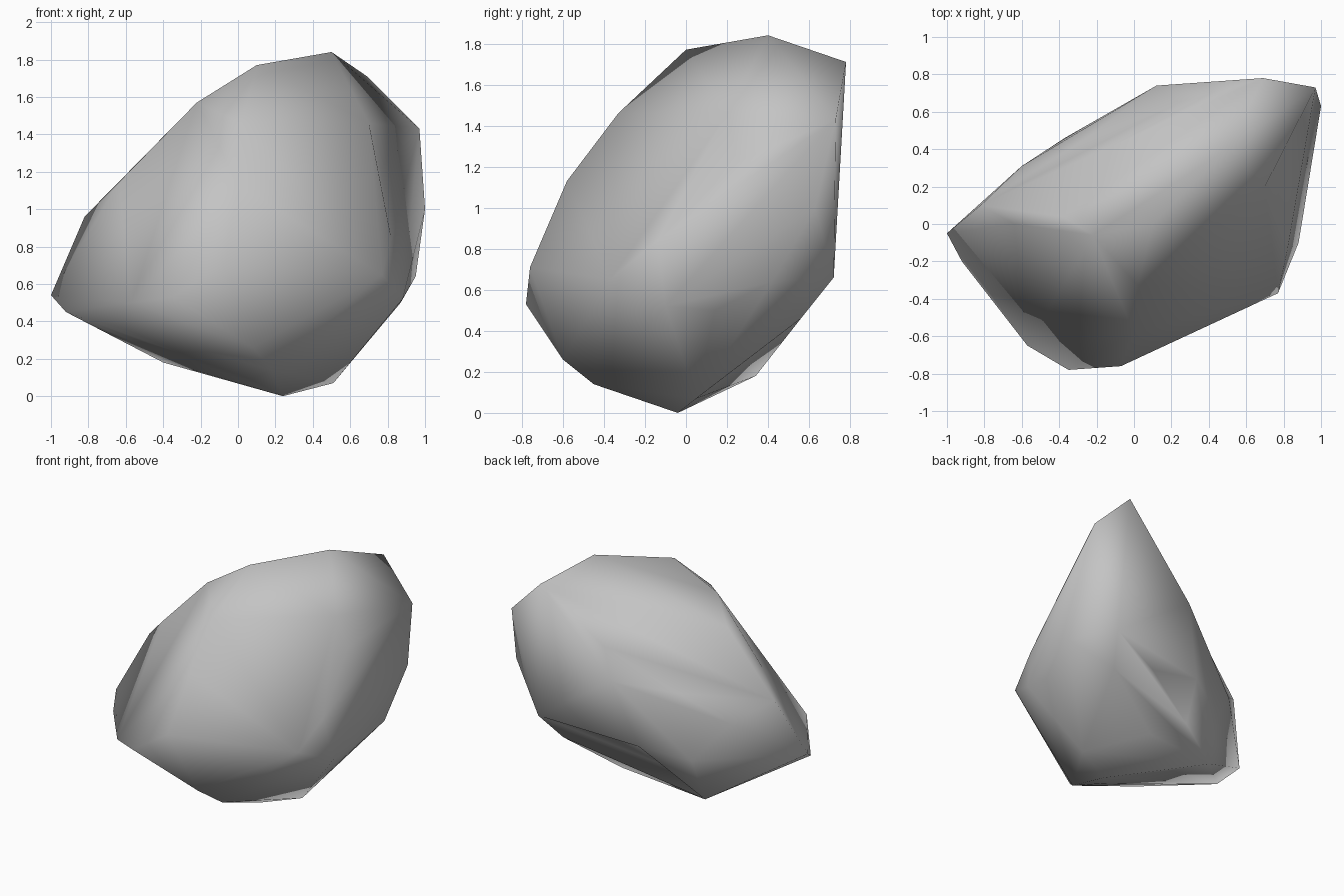
import bpy
import bmesh
from mathutils import Vector
from mathutils.bvhtree import BVHTree

# Remove the default cube only
default_cube = bpy.data.objects.get("Cube")
if default_cube:
    bpy.data.objects.remove(default_cube, do_unlink=True)


def make_material(name, colour):
    material = bpy.data.materials.new(name)
    material.use_nodes = True
    material.diffuse_color = colour
    shader = next(n for n in material.node_tree.nodes if n.type == 'BSDF_PRINCIPLED')
    shader.inputs["Base Color"].default_value = colour
    shader.inputs["Roughness"].default_value = 0.9
    return material


def wrap(corners):
    """Wrap a cloud of corners in one faceted skin."""
    bm = bmesh.new()
    for corner in corners:
        bm.verts.new(corner)
    bmesh.ops.convex_hull(bm, input=bm.verts, use_existing_faces=False)
    # Corners that ended up inside the skin are not needed
    loose = [v for v in bm.verts if not v.link_faces]
    bmesh.ops.delete(bm, geom=loose, context='VERTS')
    bmesh.ops.recalc_face_normals(bm, faces=bm.faces)
    return bm


def boulder_object(name, corners, hollows, material):
    # Find where each hollow meets the outer skin
    skin = wrap(corners)
    tree = BVHTree.FromBMesh(skin)
    skin.free()
    lifted = {}
    for hollow in hollows:
        spot, normal, index, distance = tree.find_nearest(Vector(hollow))
        lifted[(spot + normal * .01).to_tuple(4)] = Vector(hollow)

    # Wrap again with those spots, then press them in
    bm = wrap(corners + list(lifted))
    for vert in bm.verts:
        vert.co = lifted.get(vert.co.to_tuple(4), vert.co)
    bm.normal_update()
    for face in bm.faces:
        face.smooth = True

    mesh = bpy.data.meshes.new(name)
    bm.to_mesh(mesh)
    bm.free()
    mesh.materials.append(material)
    boulder = bpy.data.objects.new(name, mesh)
    bpy.context.collection.objects.link(boulder)
    return boulder


# Crown: the slanting top ridge
crown = [
    (.69, .78, 1.71), (.5, .4, 1.84), (.1, 0, 1.77),
    (-.22, -.06, 1.57), (-.5, .02, 1.28), (.02, -.33, 1.46),
]

# Left flank: the tall edge on the +x side
left_flank = [
    (.97, .73, 1.43), (1, .63, 1), (.7, .2, 1.46), (.95, .42, .64),
    (.88, .18, .94), (.82, -.14, .84), (.77, -.37, .65), (.88, -.1, .52),
    (.87, .14, .5),
]

# Right flank: the low pointed end on the -x side
right_flank = [
    (-1, -.05, .54), (-.92, -.2, .45), (-.82, .1, .96), (-.64, 0, 1.14),
]

# Front: the bulging lower brow
front = [
    (-.35, -.78, .53), (-.07, -.76, .71), (-.57, -.65, .5), (0, -.58, 1.13),
    (.08, -.6, .26),
]

# Back: the steep rear wall
back = [
    (.12, .74, 1.1), (.75, .72, .66), (.65, .56, .46), (-.04, .63, .6),
    (-.37, .46, .51), (-.6, .31, .8),
]

# Foot: the narrow underside
foot = [
    (.24, -.04, 0), (.51, .05, .07), (.18, -.45, .14), (.07, -.2, .09),
    (-.2, .17, .13), (-.4, .34, .18),
]

# Hollows: shallow dents in the rear wall, underside, shoulder and left flank
hollows = [
    (.3, .56, .58), (.1, .3, .25), (-.14, .4, .38), (.24, .65, 1.3),
    (-.25, .46, 1), (-.38, .04, 1.38), (.76, .25, 1.22),
]

stone = make_material("stone grey", (.55, .55, .55, 1))
boulder_object(
    "boulder", crown + left_flank + right_flank + front + back + foot, hollows, stone)
